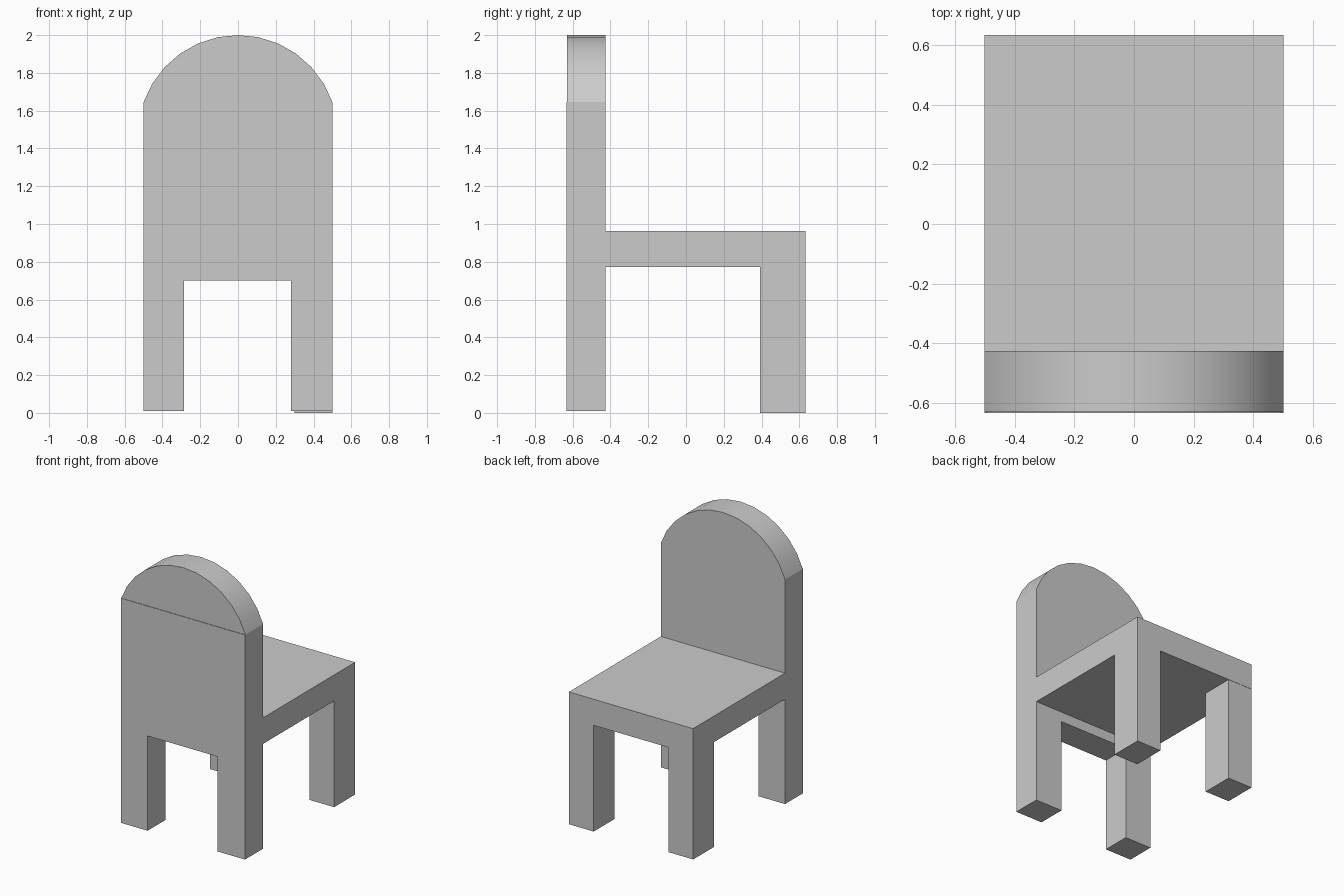
import bpy, bmesh, math

if "Cube" in bpy.data.objects:
    bpy.data.objects.remove(bpy.data.objects["Cube"])


def prism(name, profile, y0, y1):
    """Extrude an (x, z) outline from y0 to y1."""
    bm = bmesh.new()
    face = bm.faces.new([bm.verts.new((x, y0, z)) for x, z in profile])
    new = bmesh.ops.extrude_face_region(bm, geom=[face])["geom"]
    moved = [v for v in new if isinstance(v, bmesh.types.BMVert)]
    bmesh.ops.translate(bm, verts=moved, vec=(0, y1 - y0, 0))
    bmesh.ops.recalc_face_normals(bm, faces=bm.faces)
    mesh = bpy.data.meshes.new(name)
    bm.to_mesh(mesh)
    bm.free()
    obj = bpy.data.objects.new(name, mesh)
    bpy.context.collection.objects.link(obj)
    return obj


def box(name, x0, x1, y0, y1, z0, z1):
    return prism(name, [(x0, z0), (x1, z0), (x1, z1), (x0, z1)], y0, y1)


HALF, BACK, INNER, FAR = 0.5, -0.633, -0.425, 0.633
SHOULDER, TOP = 1.645, 2.0

# Back panel and its two legs, one outline with a notch
prism("back_panel_with_legs", [
    (-HALF, 0.01), (-0.285, 0.01), (-0.285, 0.70), (0.28, 0.70),
    (0.28, 0.01), (HALF, 0.01), (HALF, SHOULDER), (-HALF, SHOULDER),
], BACK, INNER)

# Rounded top of the back: a 12-segment circular arc
rise = TOP - SHOULDER
radius = (HALF ** 2 + rise ** 2) / (2 * rise)
sweep = math.asin(HALF / radius)
angles = [sweep * (1 - i / 6) for i in range(13)]
arch = prism("back_arch", [
    (radius * math.sin(a), TOP - radius + radius * math.cos(a)) for a in angles
], BACK + 0.004, INNER)
bpy.context.view_layer.objects.active = arch
arch.select_set(True)
bpy.ops.object.shade_smooth_by_angle(angle=math.radians(30))

# Seat slab
box("seat", -HALF, HALF, INNER, FAR, 0.773, 0.963)

# Legs under the free edge of the seat
box("seat_leg_right", 0.30, HALF, 0.392, FAR, 0.0, 0.773)
box("seat_leg_left", -HALF, -0.30, 0.392, FAR - 0.002, 0.01, 0.773)
